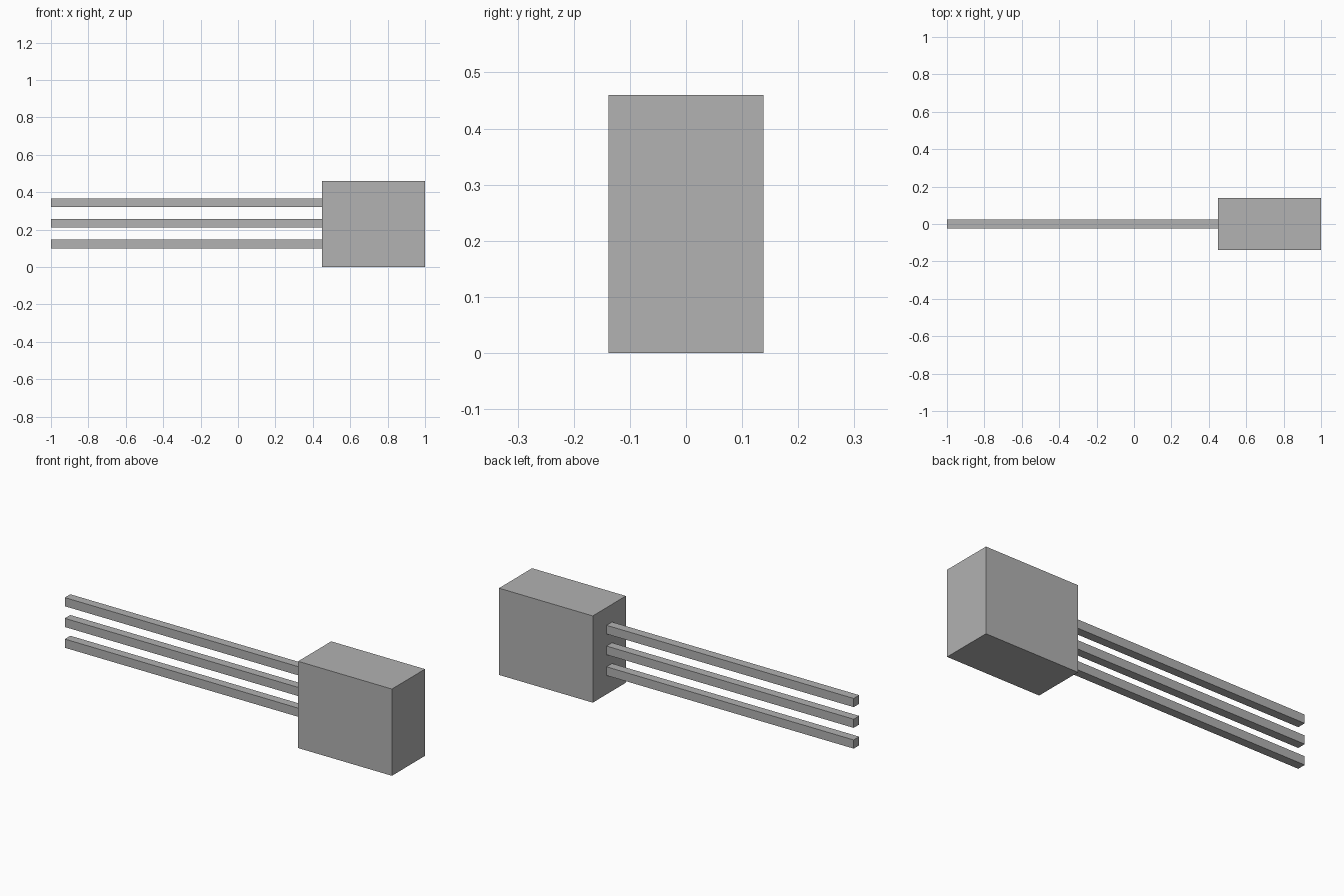
import bpy
from mathutils import Vector

default = bpy.data.objects.get("Cube")
if default:
    bpy.data.objects.remove(default, do_unlink=True)

# Single flat grey
grey = bpy.data.materials.new("plain_grey")
grey.use_nodes = True
colour = (0.445, 0.445, 0.445, 1)
grey.diffuse_color = colour
grey.node_tree.nodes["Principled BSDF"].inputs["Base Color"].default_value = colour


def box(name, low, high):
    """Add a box spanning two opposite corners."""
    low, high = Vector(low), Vector(high)
    bpy.ops.mesh.primitive_cube_add(size=1, location=(low + high) / 2)
    obj = bpy.context.object
    obj.name = name
    obj.scale = high - low
    bpy.ops.object.transform_apply(location=False, rotation=False, scale=True)
    obj.data.materials.append(grey)
    return obj


# Block-shaped body
BODY_END, HEIGHT, DEPTH = 0.45, 0.46, 0.277
box("body", (BODY_END, -DEPTH / 2, 0), (1, DEPTH / 2, HEIGHT))

# Three parallel square leads
HALF, SPACING, MIDDLE = 0.023, 0.11, 0.233
for step, name in zip((-1, 0, 1), ("lower_lead", "middle_lead", "upper_lead")):
    z = MIDDLE + step * SPACING
    box(name, (-1, -HALF, z - HALF), (BODY_END, HALF, z + HALF))
